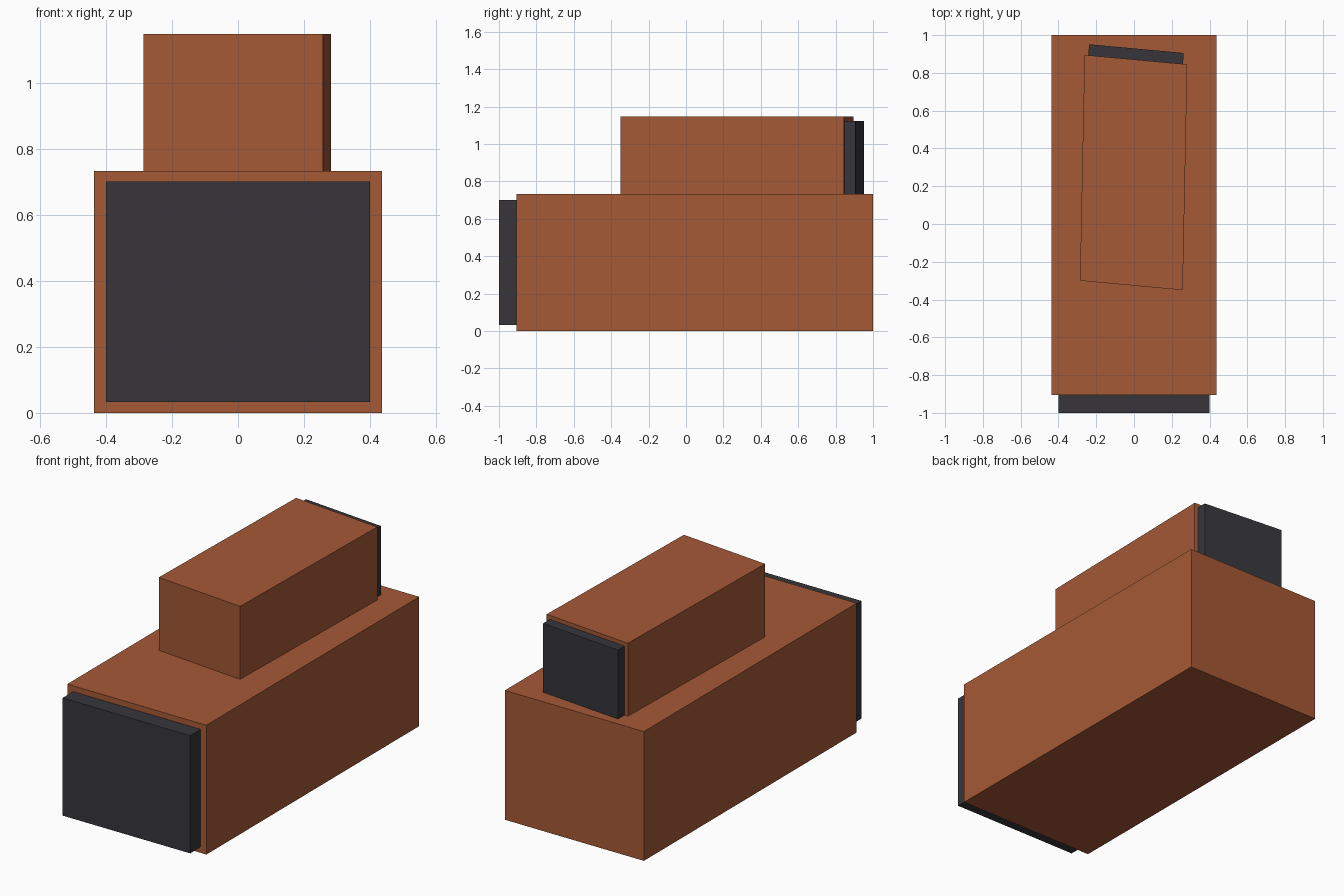
import bpy, bmesh

if "Cube" in bpy.data.objects:
    bpy.data.objects.remove(bpy.data.objects["Cube"])


def material(name, rgb):
    m = bpy.data.materials.new(name)
    m.diffuse_color = (*rgb, 1)
    m.use_nodes = True
    m.node_tree.nodes["Principled BSDF"].inputs["Base Color"].default_value = m.diffuse_color
    return m


BROWN = material("rust brown", (0.376, 0.100, 0.036))
DARK = material("charcoal", (0.038, 0.036, 0.044))


def slab(name, centre, across, along, z0, z1, mat):
    """Box on a parallelogram footprint: centre, full width and length vectors."""
    bm = bmesh.new()
    bmesh.ops.create_cube(bm, size=1)
    for v in bm.verts:
        x, y, z = v.co
        v.co = (centre[0] + x * across[0] + y * along[0],
                centre[1] + x * across[1] + y * along[1],
                z1 if z > 0 else z0)
    bmesh.ops.recalc_face_normals(bm, faces=bm.faces)
    me = bpy.data.meshes.new(name)
    bm.to_mesh(me)
    bm.free()
    me.materials.append(mat)
    ob = bpy.data.objects.new(name, me)
    bpy.context.collection.objects.link(ob)
    return ob


# Lower box and its front panel
slab("lower_box", (0, 0.047), (0.872, 0), (0, 1.906), 0, 0.733, BROWN)
slab("front_panel", (0, -0.953), (0.8, 0), (0, 0.094), 0.033, 0.70, DARK)

# Upper box, slightly skewed and sunk into the lower box, with its rear panel
across, along = (0.544, -0.05), (0.024, 1.195)
slab("upper_box", (-0.002, 0.2725), across, along, 0.69, 1.147, BROWN)
k, t = 0.92, 0.049   # panel width and thickness relative to the upper box
f = 0.5 + t / 2
slab("rear_panel", (-0.002 + along[0] * f, 0.2725 + along[1] * f),
     (across[0] * k, across[1] * k), (along[0] * t, along[1] * t),
     0.71, 1.124, DARK)
